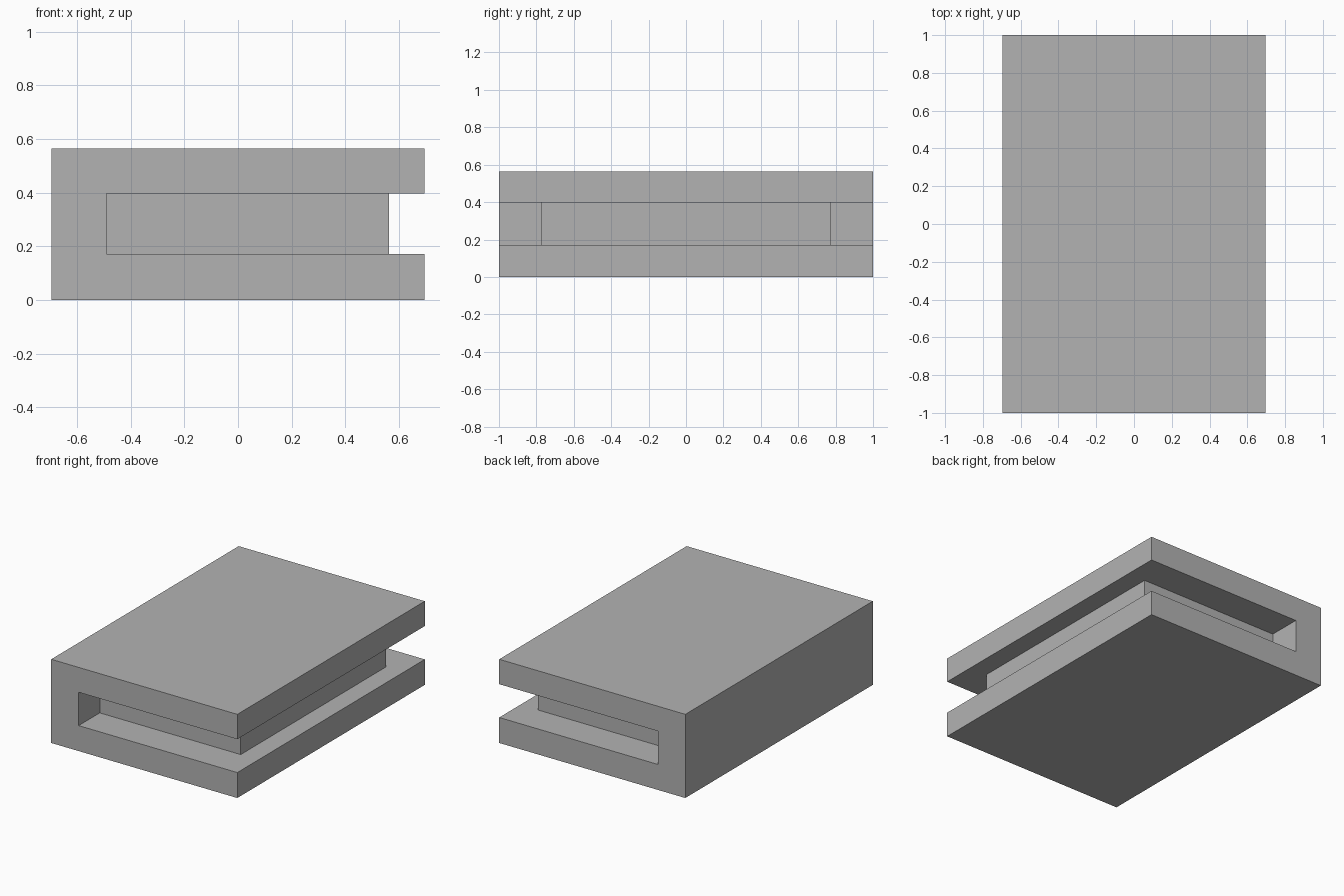
import bpy
import bmesh

if "Cube" in bpy.data.objects:
    bpy.data.objects.remove(bpy.data.objects["Cube"], do_unlink=True)

grey = bpy.data.materials.new("plain grey")
grey.use_nodes = True
colour = (0.45, 0.45, 0.45, 1)
grey.diffuse_color = colour
grey.node_tree.nodes["Principled BSDF"].inputs["Base Color"].default_value = colour


def extrude_profile(name, points, half_depth):
    """Extrude an x-z outline symmetrically along y."""
    bm = bmesh.new()
    face = bm.faces.new([bm.verts.new((x, -half_depth, z)) for x, z in points])
    result = bmesh.ops.extrude_face_region(bm, geom=[face])
    moved = [v for v in result["geom"] if isinstance(v, bmesh.types.BMVert)]
    bmesh.ops.translate(bm, vec=(0, 2 * half_depth, 0), verts=moved)
    bmesh.ops.recalc_face_normals(bm, faces=bm.faces)
    mesh = bpy.data.meshes.new(name)
    bm.to_mesh(mesh)
    bm.free()
    mesh.materials.append(grey)
    obj = bpy.data.objects.new(name, mesh)
    bpy.context.collection.objects.link(obj)
    return obj


side, top = 0.695, 0.565
spine, low, high = -0.49, 0.172, 0.397

# Outer cover: two thick slabs joined by a spine
extrude_profile("cover", [(-side, 0), (side, 0), (side, low), (spine, low),
                          (spine, high), (side, high), (side, top), (-side, top)], 1.0)

# Recessed inner block filling the gap between the slabs
extrude_profile("inner_block", [(spine, low), (0.563, low),
                                (0.563, high), (spine, high)], 0.775)
